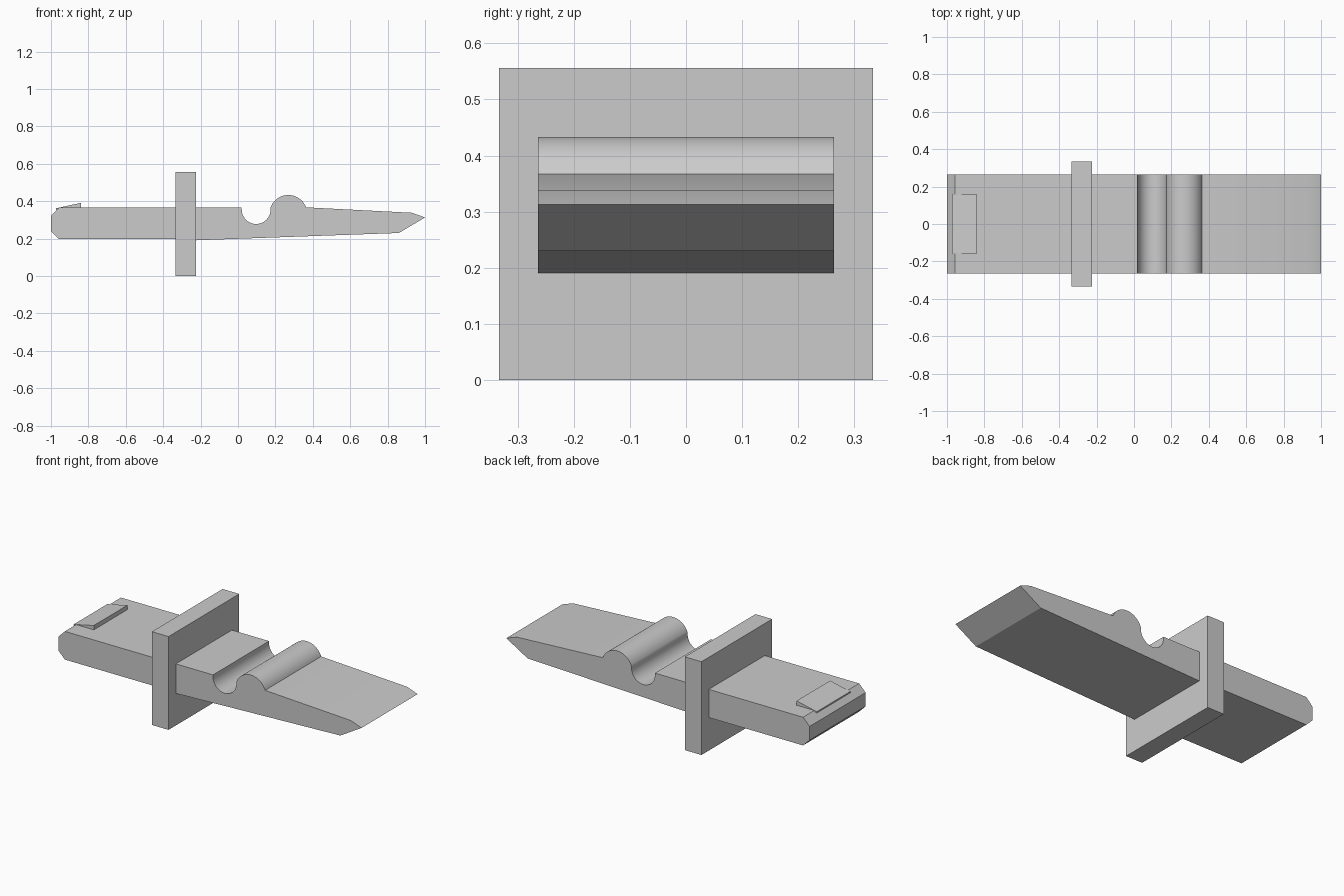
import bpy, bmesh
from math import cos, sin, asin, pi, radians

if "Cube" in bpy.data.objects:
    bpy.data.objects.remove(bpy.data.objects["Cube"], do_unlink=True)

grey = bpy.data.materials.new("light_grey")
grey.use_nodes = True
colour = (0.6, 0.6, 0.6, 1)
grey.diffuse_color = colour
grey.node_tree.nodes["Principled BSDF"].inputs["Base Color"].default_value = colour


def arc(cx, cz, r, start, end, steps=28):
    """Points along a circular arc in the x-z plane."""
    angles = [start + (end - start) * i / steps for i in range(steps + 1)]
    return [(cx + r * cos(a), cz + r * sin(a)) for a in angles]


def extrude(name, profile, half_width):
    """Extrude an x-z profile symmetrically along y."""
    bm = bmesh.new()
    face = bm.faces.new([bm.verts.new((x, -half_width, z)) for x, z in profile])
    new = bmesh.ops.extrude_face_region(bm, geom=[face])["geom"]
    verts = [g for g in new if isinstance(g, bmesh.types.BMVert)]
    bmesh.ops.translate(bm, verts=verts, vec=(0, 2 * half_width, 0))
    bmesh.ops.recalc_face_normals(bm, faces=bm.faces)
    mesh = bpy.data.meshes.new(name)
    bm.to_mesh(mesh)
    bm.free()
    mesh.materials.append(grey)
    obj = bpy.data.objects.new(name, mesh)
    bpy.context.collection.objects.link(obj)
    bpy.ops.object.select_all(action='DESELECT')
    obj.select_set(True)
    bpy.context.view_layer.objects.active = obj
    bpy.ops.object.shade_smooth_by_angle(angle=radians(25))
    return obj


WIDTH = 0.264
BACK, FRONT = -0.335, -0.225   # faces of the flange

# Upright rectangular flange
extrude("flange", [(BACK, 0), (FRONT, 0), (FRONT, 0.556), (BACK, 0.556)], 0.333)

# Rear tongue with chamfered end
extrude("rear_tongue", [(BACK, 0.197), (BACK, 0.365), (-0.957, 0.365),
                        (-1, 0.322), (-1, 0.24), (-0.957, 0.197)], WIDTH)

# Ramped catch on the tongue
extrude("catch_ramp", [(-0.973, 0.354), (-0.973, 0.362),
                       (-0.84, 0.391), (-0.84, 0.354)], 0.158)

# Tapered front blade with a round groove and a rounded ridge
lift = asin(0.035 / 0.101)
profile = [(FRONT, 0.191), (FRONT, 0.367), (0.02, 0.367)]
profile += arc(0.097, 0.355, 0.077, pi, 2 * pi)
profile += arc(0.269, 0.332, 0.101, pi - lift, lift)
profile += [(0.93, 0.338), (1, 0.313), (0.86, 0.23)]
extrude("front_blade", profile, WIDTH)
